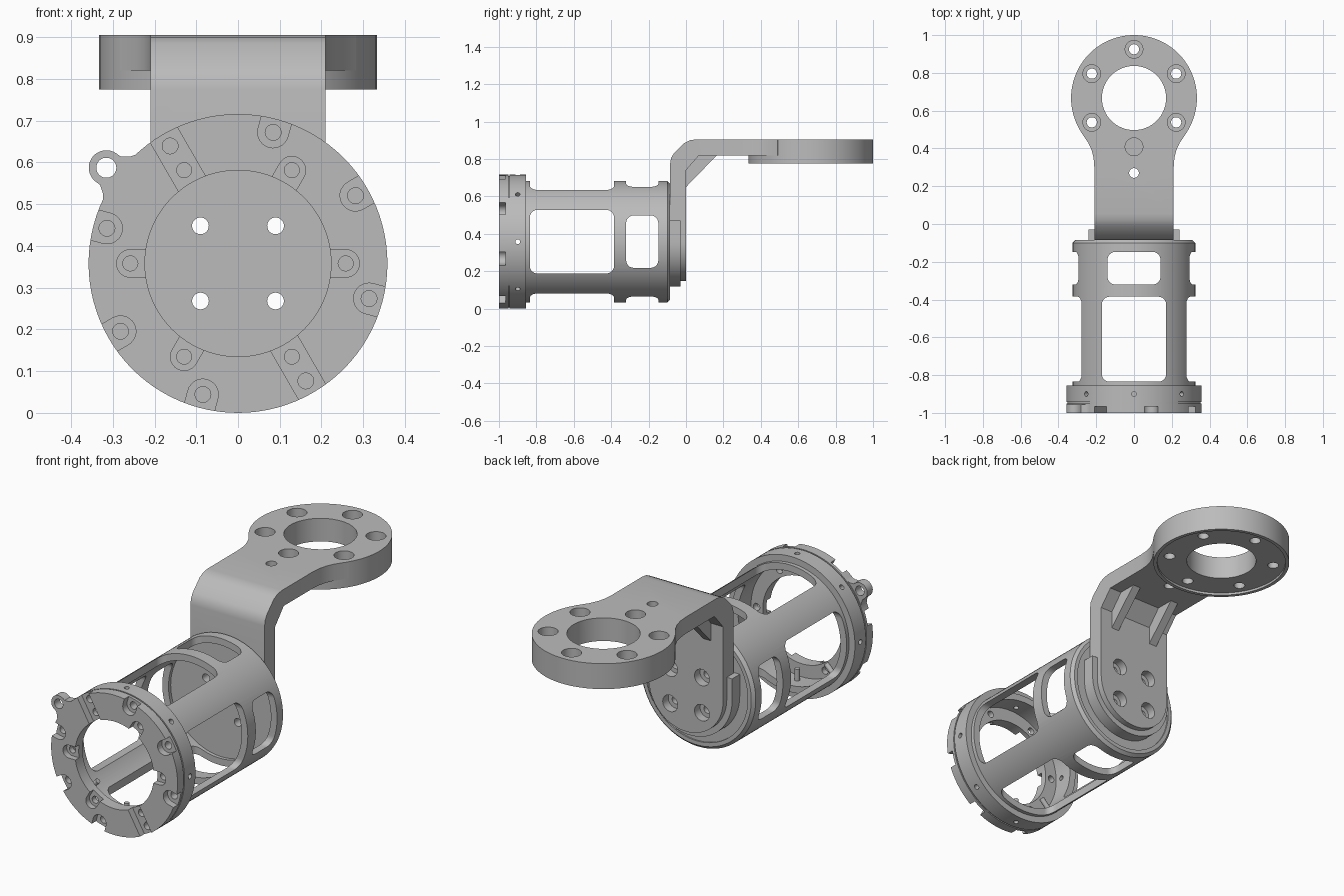
import bpy, bmesh
from math import sin, cos, pi, radians
from mathutils import Vector

if "Cube" in bpy.data.objects:
    bpy.data.objects.remove(bpy.data.objects["Cube"], do_unlink=True)

grey = bpy.data.materials.new("machined_grey")
grey.use_nodes = True
grey.diffuse_color = (0.5, 0.5, 0.5, 1)
grey.node_tree.nodes["Principled BSDF"].inputs["Base Color"].default_value = (0.5, 0.5, 0.5, 1)

AXIS_Z = 0.358      # height of the cage axis
HEAD_Y = 0.667      # centre of the round head


def finish(name, bm):
    bmesh.ops.recalc_face_normals(bm, faces=bm.faces)
    me = bpy.data.meshes.new(name)
    bm.to_mesh(me)
    bm.free()
    me.materials.append(grey)
    ob = bpy.data.objects.new(name, me)
    bpy.context.collection.objects.link(ob)
    return ob


def prism(name, pts, lo, hi, axis):
    """Extrude a 2D outline along one axis."""
    place = {"X": lambda a, b, c: (c, a, b),
             "Y": lambda a, b, c: (a, c, b),
             "Z": lambda a, b, c: (a, b, c)}[axis]
    bm = bmesh.new()
    rings = [[bm.verts.new(place(a, b, c)) for a, b in pts] for c in (lo, hi)]
    for ring in rings:
        bm.faces.new(ring)
    n = len(pts)
    for i in range(n):
        j = (i + 1) % n
        bm.faces.new((rings[0][i], rings[0][j], rings[1][j], rings[1][i]))
    return finish(name, bm)


def lathe(name, profile, n=96):
    """Turn a closed (radius, y) profile about the cage axis."""
    bm = bmesh.new()
    rings = [[bm.verts.new((r * cos(2 * pi * k / n), y, AXIS_Z + r * sin(2 * pi * k / n)))
              for r, y in profile] for k in range(n)]
    m = len(profile)
    for k in range(n):
        a, b = rings[k], rings[(k + 1) % n]
        for i in range(m):
            j = (i + 1) % m
            bm.faces.new((a[i], a[j], b[j], b[i]))
    return finish(name, bm)


def arc(cx, cy, r, a0, a1, n):
    return [(cx + r * cos(radians(a0 + (a1 - a0) * i / n)),
             cy + r * sin(radians(a0 + (a1 - a0) * i / n))) for i in range(n + 1)]


def circle(cx, cy, r, n=32):
    return arc(cx, cy, r, 0, 360, n)[:-1]


def rounded_rect(x0, x1, y0, y1, r):
    return (arc(x1 - r, y1 - r, r, 0, 90, 6) + arc(x0 + r, y1 - r, r, 90, 180, 6)
            + arc(x0 + r, y0 + r, r, 180, 270, 6) + arc(x1 - r, y0 + r, r, 270, 360, 6))


def polar(pts, deg):
    """Turn (radial, sideways) points into flange-face coordinates."""
    c, s = cos(radians(deg)), sin(radians(deg))
    return [(u * c - v * s, AXIS_Z + u * s + v * c) for u, v in pts]


def combine(ob, tool, op="DIFFERENCE"):
    mod = ob.modifiers.new("combine", "BOOLEAN")
    mod.operation, mod.solver, mod.object = op, "EXACT", tool
    bpy.context.view_layer.objects.active = ob
    bpy.ops.object.modifier_apply(modifier=mod.name)
    bpy.data.objects.remove(tool, do_unlink=True)


def cut(ob, pts, lo, hi, axis):
    combine(ob, prism("cutter", pts, lo, hi, axis))


# Cage: stepped front flange and thin tube in one turned body
cage = lathe("cage", [(0.223, -1), (0.358, -1), (0.358, -0.95), (0.352, -0.95),
                      (0.352, -0.943), (0.358, -0.943), (0.358, -0.855), (0.325, -0.855),
                      (0.325, -0.1), (0.31, -0.085), (0.29, -0.085), (0.29, -0.94),
                      (0.223, -0.94)])

# Side ear on the flange
ear = [(0.32, 0.085), (0.345, 0.075), (0.36, 0.055), (0.378, 0.042)]
ear_outline = [(r, -t) for r, t in ear] + arc(0.39, 0, 0.042, -90, 90, 16) + ear[::-1]
combine(cage, prism("ear", polar(ear_outline, 144), -1, -0.955, "Y"), "UNION")
cut(cage, polar(circle(0.39, 0, 0.024), 144), -1.1, -0.9, "Y")

# Four long and four short windows
for y0, y1, half in ((-0.835, -0.385, 0.17), (-0.32, -0.148, 0.14)):
    cut(cage, rounded_rect(-half, half, y0, y1, 0.04), -0.2, 1, "Z")
    cut(cage, rounded_rect(y0, y1, AXIS_Z - half, AXIS_Z + half, 0.04), -0.6, 0.6, "X")

# Outer screw pockets on the flange face, two of them running right through
for k in range(8):
    deg = 30 + 45 * k
    through = deg in (120, 300)
    w = 0.037
    inner = [(0.2, w), (0.2, -w)] if through else arc(0.325, 0, w, 90, 270, 14)
    cut(cage, polar([(0.45, w)] + inner + [(0.45, -w)], deg), -1.1, -0.965, "Y")
    cut(cage, polar(circle(0.325, 0, 0.019, 20), deg), -1.1, -0.9, "Y")

# Inner screw notches and their holes
for deg in range(0, 360, 60):
    w = 0.033
    notch = [(0.15, -w)] + arc(0.258, 0, w, -90, 90, 14) + [(0.15, w)]
    cut(cage, polar(notch, deg), -1.1, -0.97, "Y")
    cut(cage, polar(circle(0.258, 0, 0.018, 20), deg), -1.1, -0.92, "Y")

# Radial pin holes around the flange
for k in range(8):
    bm = bmesh.new()
    bmesh.ops.create_cone(bm, cap_ends=True, segments=16, radius1=0.013, radius2=0.013, depth=0.2)
    d = Vector((cos(k * pi / 4), 0, sin(k * pi / 4)))
    bm.transform(d.to_track_quat("Z", "Y").to_matrix().to_4x4())
    bmesh.ops.translate(bm, verts=bm.verts, vec=d * 0.33 + Vector((0, -0.9, AXIS_Z)))
    combine(cage, finish("cutter", bm))

# Back plate and the raised cradle behind it
back_plate = prism("back_plate", circle(0, AXIS_Z, 0.3, 96), -0.13, -0.092, "Y")
cradle = prism("cradle", [(0.24, 0.47), (-0.24, 0.47)] + arc(0, AXIS_Z, 0.24, 180, 360, 40),
               -0.1, -0.03, "Y")

# Bent bracket, rounded at its foot
bend = [(-0.085, 0.1), (-0.085, 0.775), (-0.08, 0.805), (-0.065, 0.83), (-0.01, 0.885),
        (0.02, 0.9), (0.055, 0.905), (0.3, 0.905), (0.3, 0.82), (0.07, 0.82), (0, 0.74), (0, 0.1)]
bracket = prism("bracket", bend, -0.3, 0.3, "X")
foot = [(0.21, 1), (-0.21, 1)] + arc(0, AXIS_Z, 0.21, 180, 360, 40)
combine(bracket, prism("foot_outline", foot, -0.3, 0.5, "Y"), "INTERSECT")

# Flared neck and round head
flare = [(0.21, 0.3), (0.214, 0.35), (0.224, 0.39), (0.242, 0.43), (0.283, 0.49), (0.2, 0.6)]
neck = flare + [(-x, y) for x, y in reversed(flare)]
combine(bracket, prism("neck", neck, 0.82, 0.905, "Z"), "UNION")
combine(bracket, prism("head", circle(0, HEAD_Y, 0.333, 96), 0.775, 0.905, "Z"), "UNION")

# Head bore, shallow underside recess, counterbored screw holes
cut(bracket, circle(0, HEAD_Y, 0.17, 64), 0.7, 1, "Z")
cut(bracket, circle(0, HEAD_Y, 0.315, 96), 0.7, 0.787, "Z")
for k in range(6):
    (hx, hy), = arc(0, HEAD_Y, 0.258, 30 + 60 * k, 0, 1)[:1]
    cut(bracket, circle(hx, hy, 0.027), 0.7, 1, "Z")
    cut(bracket, circle(hx, hy, 0.047), 0.85, 1, "Z")
cut(bracket, circle(0, 0.27, 0.026), 0.7, 1, "Z")

# Four bolts through bracket, cradle and back plate
for x in (-0.09, 0.09):
    for z in (AXIS_Z - 0.09, AXIS_Z + 0.09):
        for part in (back_plate, cradle, bracket):
            cut(part, circle(x, z, 0.02), -0.2, 0.1, "Y")
        cut(bracket, circle(x, z, 0.042), -0.045, 0.1, "Y")
        cut(cradle, circle(x, z, 0.042), -0.045, 0.1, "Y")

# Gussets under the bend
gussets = [prism(side + "_gusset", [(-0.02, 0.63), (0, 0.65), (0.165, 0.82), (0.165, 0.83),
                                    (-0.02, 0.83)], x - 0.022, x + 0.022, "X")
           for side, x in (("right", -0.12), ("left", 0.12))]

# Smooth curved walls, keep machined edges sharp
for ob in [cage, back_plate, cradle, bracket] + gussets:
    bpy.ops.object.select_all(action="DESELECT")
    ob.select_set(True)
    bpy.context.view_layer.objects.active = ob
    bpy.ops.object.shade_smooth_by_angle(angle=radians(30))
